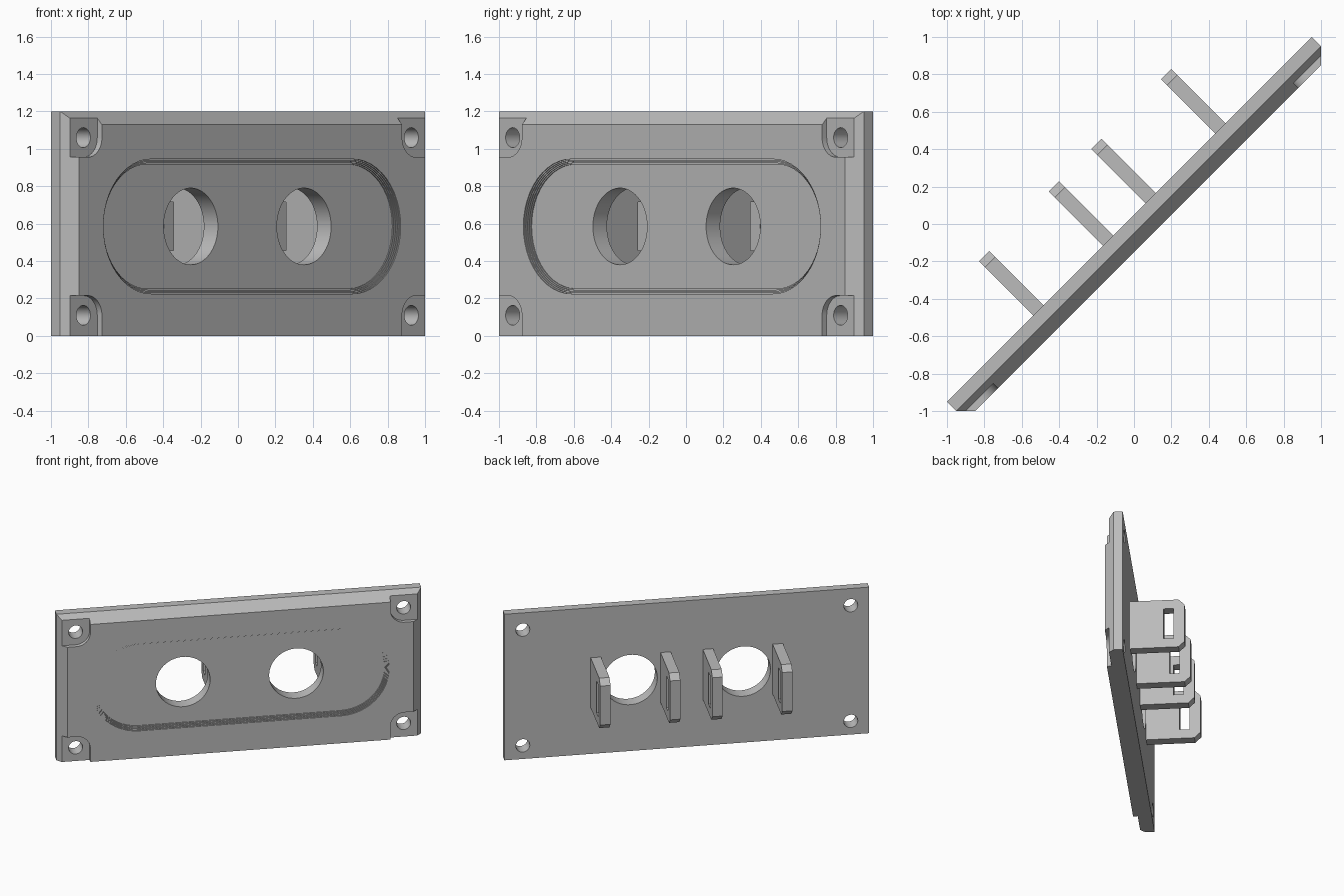
import bpy, bmesh
from math import radians, sin, cos, pi
from mathutils import Matrix

if "Cube" in bpy.data.objects:
    bpy.data.objects.remove(bpy.data.objects["Cube"])

grey = bpy.data.materials.new("plain_grey")
grey.use_nodes = True
GREY = (0.5, 0.5, 0.5, 1)
grey.diffuse_color = GREY
grey.node_tree.nodes["Principled BSDF"].inputs["Base Color"].default_value = GREY

# Plate dimensions, built facing -y and turned at the end
HALF, TOP, MID = 1.379, 1.2, 0.585
BACK, EDGE, FRONT = 0.035, -0.035, -0.106
BEVEL = EDGE - FRONT


def add_object(name, bm):
    bmesh.ops.recalc_face_normals(bm, faces=bm.faces)
    mesh = bpy.data.meshes.new(name)
    bm.to_mesh(mesh)
    bm.free()
    mesh.materials.append(grey)
    obj = bpy.data.objects.new(name, mesh)
    bpy.context.collection.objects.link(obj)
    return obj


def loft(name, rings):
    """Solid through equal-length rings of points, capped at both ends."""
    bm = bmesh.new()
    loops = [[bm.verts.new(p) for p in ring] for ring in rings]
    for a, b in zip(loops, loops[1:]):
        for i in range(len(a)):
            j = (i + 1) % len(a)
            bm.faces.new((a[i], a[j], b[j], b[i]))
    bm.faces.new(loops[0])
    bm.faces.new(loops[-1])
    return add_object(name, bm)


def prism(name, outline, y0, y1):
    return loft(name, [[(x, y, z) for x, z in outline] for y in (y0, y1)])


def arc(cx, cz, r, start, end, steps):
    return [(cx + r * cos(start + (end - start) * i / steps),
             cz + r * sin(start + (end - start) * i / steps)) for i in range(steps + 1)]


def circle(cx, cz, r, steps=48):
    return arc(cx, cz, r, 0, 2 * pi, steps)[:-1]


def cut(target, cutter):
    cutter.hide_render = True
    mod = target.modifiers.new("cut", "BOOLEAN")
    mod.operation, mod.solver, mod.object = "DIFFERENCE", "EXACT", cutter
    graph = bpy.context.evaluated_depsgraph_get()
    mesh = bpy.data.meshes.new_from_object(target.evaluated_get(graph))
    target.modifiers.clear()
    target.data = mesh
    bpy.data.objects.remove(cutter)


# Plate bevelled on the top and both ends, flat at the bottom
def plate_ring(y, inset):
    w, t = HALF - inset, TOP - inset
    return [(-w, y, 0), (w, y, 0), (w, y, t), (-w, y, t)]


plate = loft("plate", [plate_ring(BACK, 0), plate_ring(EDGE, 0), plate_ring(FRONT, BEVEL)])

# Shallow stepped recess with round ends
STEP = 0.007
for k in range(5):
    r = 0.36 - k * STEP
    stadium = arc(0.764, MID, r, -pi / 2, pi / 2, 24) + arc(-0.764, MID, r, pi / 2, 3 * pi / 2, 24)
    cut(plate, prism("recess_cutter", stadium, -0.2, FRONT + (k + 1) * STEP))

# Two large round openings
for side in (-1, 1):
    cut(plate, prism("opening_cutter", circle(side * 0.428, MID, 0.205, 64), -0.2, 0.2))

# Corner pockets with one rounded inner corner, each with a screw hole
for sx in (-1, 1):
    for sz in (-1, 1):
        cx, cz, r = sx * 1.24, MID + sz * 0.475, 0.105
        corner = [(cx - sx * x, cz - sz * z) for x, z in
                  arc(0, 0, r, 0, pi / 2, 12) + [(-0.3, r), (-0.3, -0.3), (r, -0.3)]]
        cut(plate, prism("pocket_cutter", corner, -0.2, FRONT + 0.035))
        cut(plate, prism("screw_hole_cutter", circle(cx, cz, 0.053, 32), -0.2, 0.2))

# Slotted tabs on the back, with clipped outer corners
parts = [plate]
LOW, HIGH, END, CLIP = 0.38, 0.79, 0.445, 0.045
side_shape = [(BACK, LOW), (END - CLIP, LOW), (END, LOW + CLIP),
              (END, HIGH - CLIP), (END - CLIP, HIGH), (BACK, HIGH)]
slot_shape = [(0.287, 0.455), (0.362, 0.455), (0.362, 0.715), (0.287, 0.715)]


def side_prism(name, shape, x0, x1):
    return loft(name, [[(x, y, z) for y, z in shape] for x in (x0, x1)])


for side, label in ((-1, "right"), (1, "left")):
    for centre, place in ((0.16, "inner"), (0.688, "outer")):
        x = side * centre
        tab = side_prism(f"{label}_{place}_tab", side_shape, x - 0.039, x + 0.039)
        cut(tab, side_prism("slot_cutter", slot_shape, x - 0.1, x + 0.1))
        parts.append(tab)

# Turn the whole panel to stand diagonally
for obj in parts:
    obj.data.transform(Matrix.Rotation(radians(45), 4, "Z"))
    bpy.ops.object.select_all(action="DESELECT")
    obj.select_set(True)
    bpy.context.view_layer.objects.active = obj
    bpy.ops.object.shade_smooth_by_angle(angle=radians(30))
